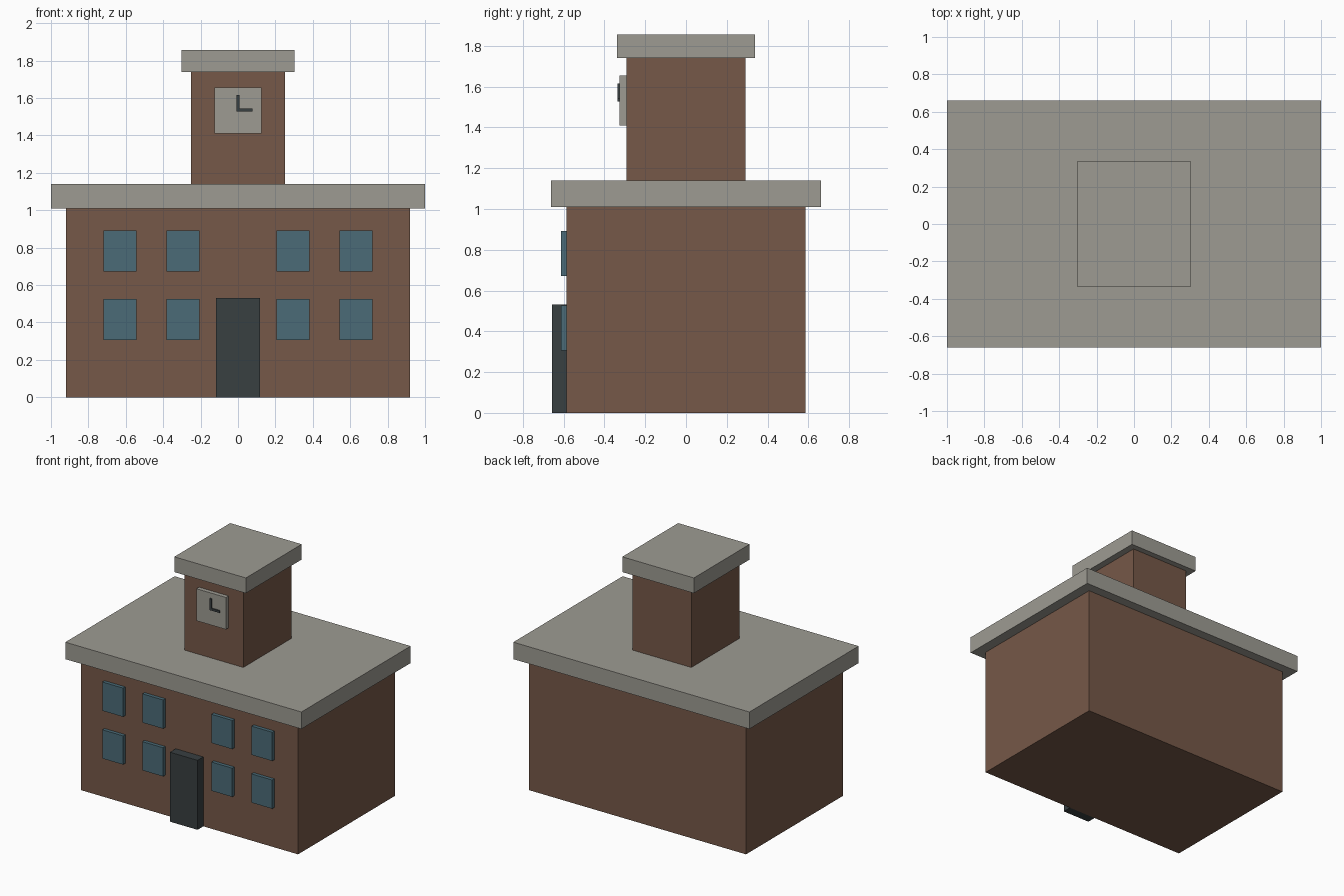
import bpy

if "Cube" in bpy.data.objects:
    bpy.data.objects.remove(bpy.data.objects["Cube"])


def material(name, rgb):
    m = bpy.data.materials.new(name)
    m.diffuse_color = (*rgb, 1)
    m.use_nodes = True
    m.node_tree.nodes["Principled BSDF"].inputs["Base Color"].default_value = m.diffuse_color
    return m


BRICK = material("brick", (0.18, 0.098, 0.065))
STONE = material("stone", (0.34, 0.33, 0.29))
GLASS = material("glass", (0.07, 0.147, 0.184))
DARK = material("dark", (0.04, 0.05, 0.053))


def box(name, xs, ys, zs, mat):
    """Box given by its (min, max) range on each axis."""
    ranges = (xs, ys, zs)
    bpy.ops.mesh.primitive_cube_add(size=1, location=[(a + b) / 2 for a, b in ranges])
    ob = bpy.context.object
    ob.name = name
    ob.scale = [b - a for a, b in ranges]
    bpy.ops.object.transform_apply(location=False, rotation=False, scale=True)
    ob.data.materials.append(mat)
    return ob


# Main building and overhanging flat roof
box("main_building", (-0.92, 0.92), (-0.587, 0.587), (0, 1.01), BRICK)
box("main_roof", (-1, 1), (-0.661, 0.661), (1.01, 1.14), STONE)

# Clock tower and its cap
box("tower", (-0.25, 0.25), (-0.293, 0.293), (1.14, 1.74), BRICK)
box("tower_cap", (-0.303, 0.303), (-0.338, 0.338), (1.74, 1.857), STONE)

# Clock plate and hands
box("clock_face", (-0.125, 0.125), (-0.325, -0.293), (1.41, 1.655), STONE)
box("minute_hand", (-0.008, 0.008), (-0.335, -0.325), (1.527, 1.615), DARK)
box("hour_hand", (-0.008, 0.077), (-0.335, -0.325), (1.527, 1.543), DARK)

# Front door
box("door", (-0.117, 0.117), (-0.657, -0.587), (0, 0.532), DARK)

# Two rows of windows, mirrored left and right of the door
for floor, z in (("lower", 0.416), ("upper", 0.782)):
    for side, s in (("left", -1), ("right", 1)):
        for place, x in (("inner", 0.293), ("outer", 0.632)):
            box(f"{floor}_{side}_{place}_window", (s * x - 0.088, s * x + 0.088),
                (-0.614, -0.587), (z - 0.11, z + 0.11), GLASS)
